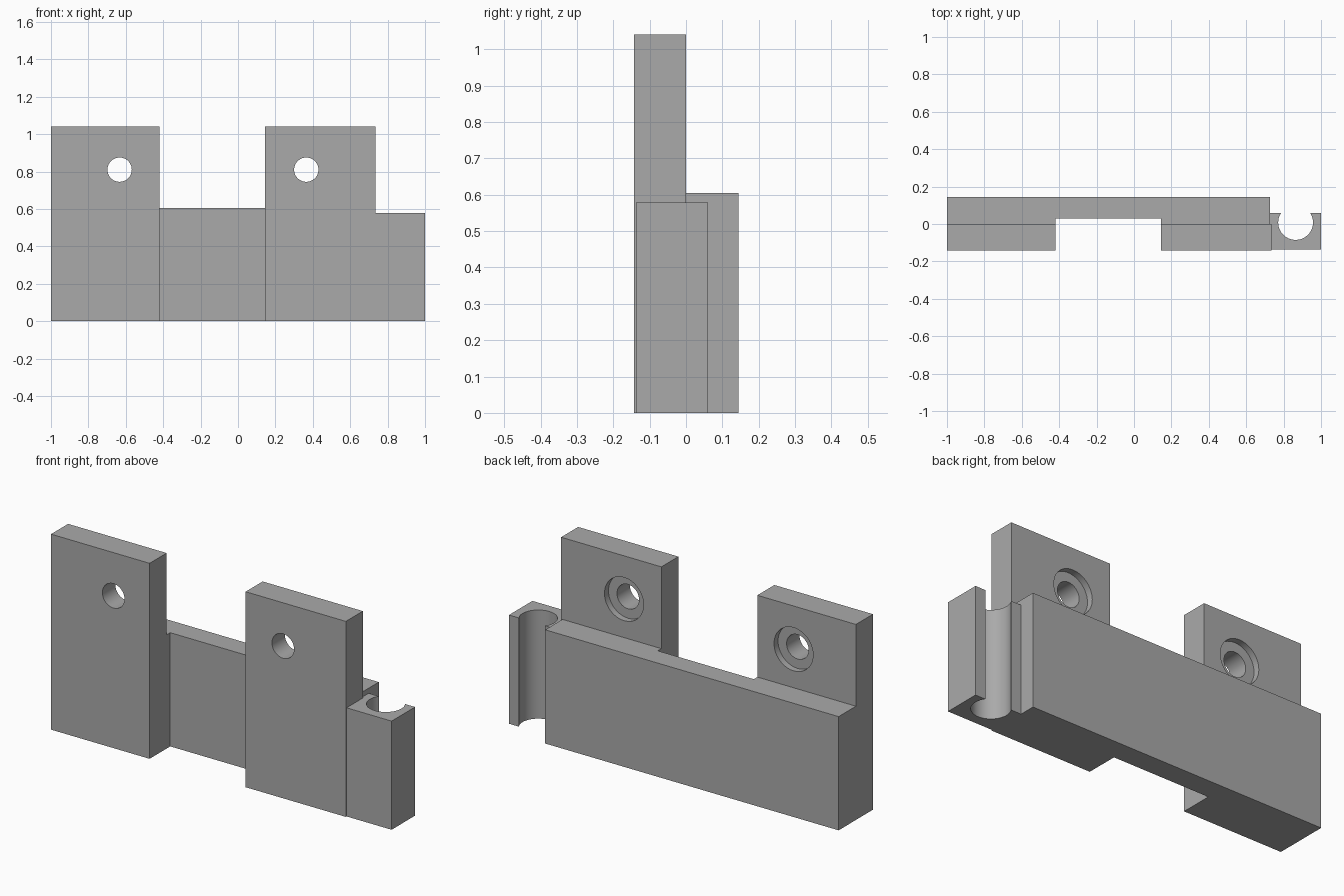
import bpy
import bmesh
from math import asin, cos, sin, pi

cube = bpy.data.objects.get("Cube")
if cube:
    bpy.data.objects.remove(cube, do_unlink=True)

grey = bpy.data.materials.new("matte grey")
grey.use_nodes = True
grey.diffuse_color = (0.4, 0.4, 0.4, 1)
grey.node_tree.nodes["Principled BSDF"].inputs["Base Color"].default_value = (0.4, 0.4, 0.4, 1)


def extrude(name, outline, start, end, along_y=False):
    """Extrude a flat outline along z, or along y for an x-z outline."""
    bm = bmesh.new()
    place = (lambda a, b: (a, start, b)) if along_y else (lambda a, b: (a, b, start))
    face = bm.faces.new([bm.verts.new(place(a, b)) for a, b in outline])
    moved = bmesh.ops.extrude_face_region(bm, geom=[face])["geom"]
    offset = (0, end - start, 0) if along_y else (0, 0, end - start)
    bmesh.ops.translate(bm, vec=offset,
                        verts=[v for v in moved if isinstance(v, bmesh.types.BMVert)])
    bmesh.ops.recalc_face_normals(bm, faces=bm.faces)
    mesh = bpy.data.meshes.new(name)
    bm.to_mesh(mesh)
    bm.free()
    mesh.materials.append(grey)
    obj = bpy.data.objects.new(name, mesh)
    bpy.context.collection.objects.link(obj)
    return obj


def rect(a0, a1, b0, b1):
    return [(a0, b0), (a1, b0), (a1, b1), (a0, b1)]


def arc(cx, cy, r, start=0, sweep=2 * pi, steps=48, closed=True):
    count = steps if closed else steps + 1
    return [(cx + r * cos(start + sweep * i / steps),
             cy + r * sin(start + sweep * i / steps)) for i in range(count)]


def select_only(obj):
    bpy.ops.object.select_all(action='DESELECT')
    obj.select_set(True)
    bpy.context.view_layer.objects.active = obj


def combine(target, tool, operation):
    tool.hide_render = True
    mod = target.modifiers.new(operation.lower(), 'BOOLEAN')
    mod.operation, mod.solver, mod.object = operation, 'EXACT', tool
    select_only(target)
    bpy.ops.object.modifier_apply(modifier=mod.name)
    bpy.data.objects.remove(tool, do_unlink=True)


# Rear cross bar, thinned by a shallow channel between the plates
FRONT, BACK, TOP = -0.143, 0.145, 1.04
gap_left, gap_right = -0.42, 0.145
bar = [(-1, 0), (gap_left, 0), (gap_left, 0.03), (gap_right, 0.03),
       (gap_right, 0), (0.727, 0), (0.727, BACK), (-1, BACK)]
body = extrude("bracket_body", bar, 0, 0.605)

# Two upright mounting plates joined to the bar
for x0, x1 in ((-1, gap_left), (gap_right, 0.735)):
    combine(body, extrude("plate", rect(x0, x1, FRONT, 0), 0, TOP), 'UNION')

# Screw holes, each with a shallow counterbore at the back
for x in (-0.633, 0.365):
    combine(body, extrude("hole_cutter", arc(x, 0.81, 0.065), -0.3, 0.3, True), 'DIFFERENCE')
    combine(body, extrude("bore_cutter", arc(x, 0.81, 0.115), -0.034, 0.1, True), 'DIFFERENCE')

# Side clip with a round channel that opens to the back
cx, cy, r, lip = 0.864, 0.008, 0.093, 0.06
tilt = asin((lip - cy) / r)
channel = arc(cx, cy, r, tilt, -pi - 2 * tilt, closed=False)
outline = [(0.727, lip), (0.727, -0.137), (1, -0.137), (1, lip)] + channel
clip = extrude("side_clip", outline, 0, 0.578)

for part in (body, clip):
    select_only(part)
    bpy.ops.object.shade_smooth_by_angle(angle=pi / 6)
